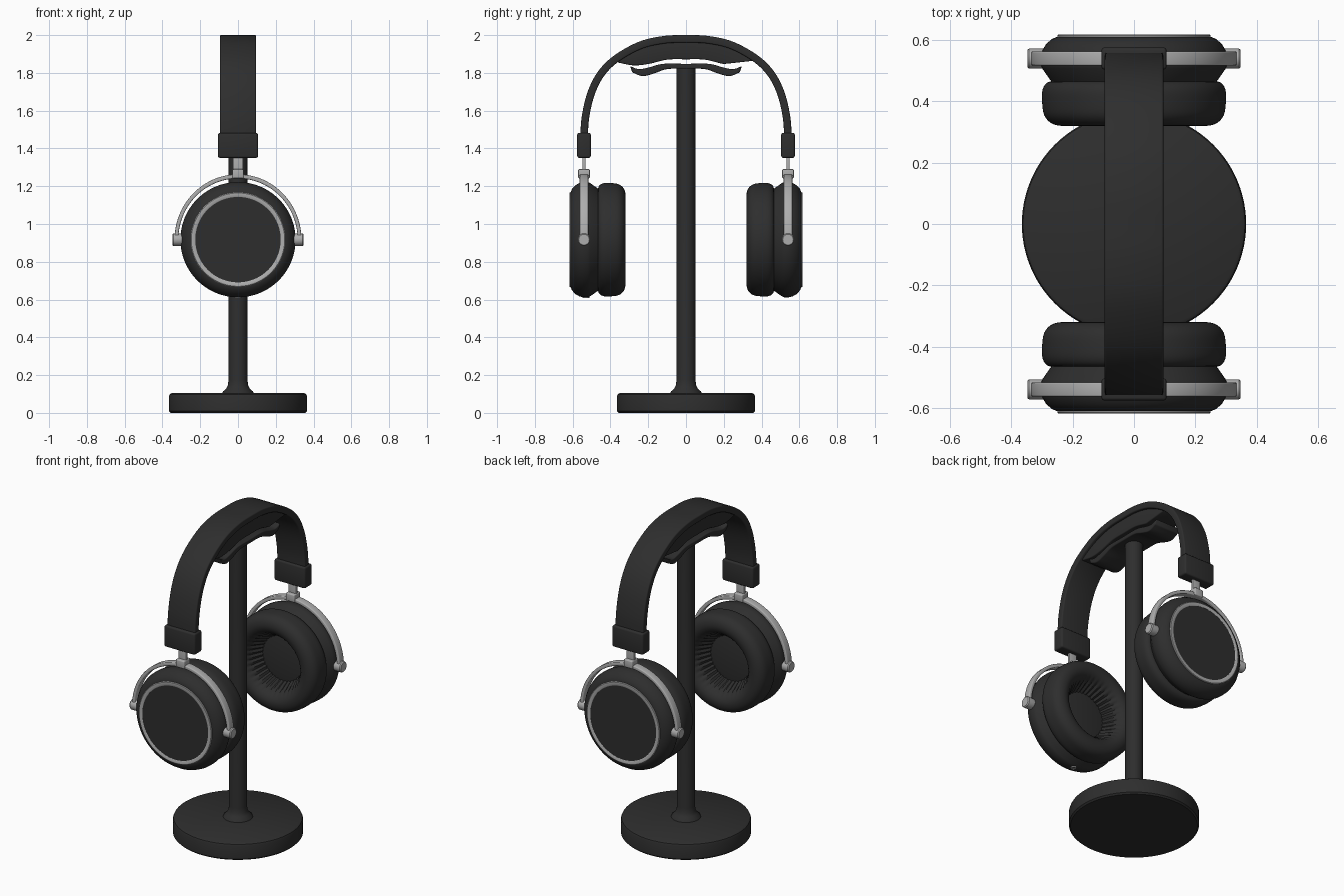
import bpy, bmesh, math
from mathutils import Vector

if "Cube" in bpy.data.objects:
    bpy.data.objects.remove(bpy.data.objects["Cube"])


def material(name, rgb):
    m = bpy.data.materials.new(name)
    m.diffuse_color = (*rgb, 1)
    m.use_nodes = True
    m.node_tree.nodes["Principled BSDF"].inputs["Base Color"].default_value = m.diffuse_color
    return m


BLACK = material("matte black", (0.027, 0.027, 0.027))
SILVER = material("brushed silver", (0.42, 0.42, 0.42))


def finish(name, bm, mat, bevel=0.0, angle=35):
    bmesh.ops.remove_doubles(bm, verts=bm.verts, dist=1e-6)
    bmesh.ops.recalc_face_normals(bm, faces=bm.faces)
    if bevel:
        sharp = [e for e in bm.edges if len(e.link_faces) == 2 and e.calc_face_angle() > 0.7]
        bmesh.ops.bevel(bm, geom=sharp, offset=bevel, segments=3, profile=0.5,
                        affect='EDGES', clamp_overlap=True)
    me = bpy.data.meshes.new(name)
    bm.to_mesh(me)
    bm.free()
    me.materials.append(mat)
    ob = bpy.data.objects.new(name, me)
    bpy.context.collection.objects.link(ob)
    bpy.ops.object.select_all(action='DESELECT')
    ob.select_set(True)
    bpy.context.view_layer.objects.active = ob
    bpy.ops.object.shade_smooth_by_angle(angle=math.radians(angle))
    return ob


def spline(pts, n=6):
    """Catmull-Rom curve through 2D points."""
    p = [Vector(q) for q in pts]
    p = [2 * p[0] - p[1]] + p + [2 * p[-1] - p[-2]]
    out = []
    for i in range(1, len(p) - 2):
        a, b, c, d = p[i - 1:i + 3]
        for k in range(n):
            t = k / n
            out.append(0.5 * (2 * b + (c - a) * t + (2 * a - 5 * b + 4 * c - d) * t * t
                              + (3 * b - a - 3 * c + d) * t ** 3))
    return out + [p[-2]]


def lathe(name, profile, place, mat, segs=64, pleat=None):
    """Revolve (radius, height) points; place maps local x, y, height to the scene."""
    bm = bmesh.new()
    rings = []
    for j, (r, h) in enumerate(profile):
        ring = []
        for i in range(segs):
            a = 2 * math.pi * i / segs
            rr = r * (1 + (pleat(j, r, a) if pleat else 0))
            ring.append(bm.verts.new(place(rr * math.cos(a), rr * math.sin(a), h)))
        rings.append(ring)
    for r0, r1 in zip(rings, rings[1:]):
        for i in range(segs):
            k = (i + 1) % segs
            bm.faces.new((r0[i], r0[k], r1[k], r1[i]))
    for ring, pt in ((rings[0], profile[0]), (rings[-1], profile[-1])):
        if pt[0] > 0 and not pleat:
            bm.faces.new(ring)
    bmesh.ops.remove_doubles(bm, verts=bm.verts, dist=1e-6)
    bmesh.ops.dissolve_degenerate(bm, edges=bm.edges, dist=1e-6)
    return finish(name, bm, mat)


def strip(name, upper, lower, half, place, mat, bevel):
    """Solid between two matching 2D curves, extruded +-half sideways."""
    bm = bmesh.new()
    rows = [[bm.verts.new(place(w, *q)) for q, w in ((u, -half), (u, half), (l, half), (l, -half))]
            for u, l in zip(upper, lower)]
    for a, b in zip(rows, rows[1:]):
        for i in range(4):
            k = (i + 1) % 4
            bm.faces.new((a[i], a[k], b[k], b[i]))
    bm.faces.new(rows[0])
    bm.faces.new(rows[-1])
    return finish(name, bm, mat, bevel)


def box(name, center, size, mat, bevel):
    bm = bmesh.new()
    bmesh.ops.create_cube(bm, size=1)
    for v in bm.verts:
        v.co = Vector(center) + Vector([c * s for c, s in zip(v.co, size)])
    return finish(name, bm, mat, bevel)


def offset(path, d):
    out = []
    for i, p in enumerate(path):
        t = (path[min(i + 1, len(path) - 1)] - path[max(i - 1, 0)]).normalized()
        out.append(p + Vector((-t.y, t.x)) * d)
    return out


def mirrored(half):
    """Left-to-right curve from a half that starts at the centre."""
    return [(-y, z) for y, z in reversed(half[1:])] + list(half)


def upright(x, y, h):
    return (x, y, h)


def across(w, y, z):
    return (w, y, z)


# Stand: weighted base and flared pole
lathe("stand_base", [(0, 0), (.357, 0), (.366, .009), (.366, .088), (.362, .098), (.352, .104),
                     (0, .104)], upright, BLACK, 96)
lathe("stand_pole", [(.085, .1), (.08, .113), (.064, .127), (.054, .145), (.05, .175),
                     (.05, 1.83), (0, 1.83)], upright, BLACK, 48)

# Cradle on the pole, with dipped lips
strip("stand_cradle",
      spline(mirrored([(0, 1.848), (.12, 1.848), (.2, 1.828), (.25, 1.82), (.295, 1.835)])),
      spline(mirrored([(0, 1.822), (.1, 1.82), (.17, 1.797), (.23, 1.783), (.285, 1.803)])),
      .085, across, BLACK, .006)

# Headband arch and the cushion under it
band = spline(mirrored([(0, 1.98), (.12, 1.975), (.245, 1.945), (.37, 1.875), (.45, 1.795),
                        (.503, 1.69), (.533, 1.56), (.54, 1.44)]))
strip("headband", offset(band, .02), offset(band, -.02), .096, across, BLACK, .007)
strip("headband_cushion",
      spline(mirrored([(0, 1.965), (.12, 1.96), (.24, 1.927), (.365, 1.865)])),
      spline(mirrored([(0, 1.872), (.1, 1.87), (.2, 1.847), (.28, 1.84), (.36, 1.855)])),
      .08, across, BLACK, .012)

CZ = .917   # ear cup axis height
YY = .54    # yoke plane distance
for s, side in ((-1, "front"), (1, "back")):
    def facing(x, z, h, s=s):
        return (x, s * h, CZ + z)

    # Band end clamp, slider and yoke block
    box(side + "_clamp", (0, s * YY, 1.416), (.212, .072, .132), BLACK, .01)
    box(side + "_slider", (0, s * YY, 1.31), (.054, .018, .12), SILVER, .004)
    box(side + "_yoke_block", (0, s * YY, 1.266), (.06, .062, .048), SILVER, .006)

    # Yoke arch with pivot pins
    arc = [Vector((math.cos(math.pi * i / 48), math.sin(math.pi * i / 48))) for i in range(49)]
    strip(side + "_yoke",
          [Vector((p.x * .336, CZ + p.y * .346)) for p in arc],
          [Vector((p.x * .316, CZ + p.y * .324)) for p in arc],
          .023, lambda w, x, z, s=s: (x, s * YY + w, z), SILVER, .005)
    for d, hand in ((-1, "left"), (1, "right")):
        lathe(f"{side}_{hand}_pivot", [(0, .285), (.03, .285), (.033, .3), (.033, .342),
                                       (.028, .348), (0, .348)],
              lambda a, b, h, s=s, d=d: (d * h, s * YY + a, CZ + b), SILVER, 24)

    # Ear cup shell
    lathe(side + "_cup", [(0, .455), (.262, .455), (.272, .468), (.3, .508), (.305, .52),
                          (.305, .545), (.3, .565), (.287, .587), (.268, .604), (.25, .611),
                          (0, .611)], facing, BLACK, 96)
    # Silver trim ring and outer disc
    lathe(side + "_trim_ring", [(.226, .608), (.226, .616), (.229, .618), (.247, .618),
                                (.25, .615), (.25, .608)], facing, SILVER, 96)
    lathe(side + "_cup_disc", [(0, .606), (.226, .606), (.226, .615), (0, .615)],
          facing, BLACK, 96)

    # Ear pad with a pleated inner wall, and the speaker cover
    pad = [tuple(p) for p in spline([(.24, .467), (.28, .463), (.298, .44), (.3, .4), (.293, .355),
                                     (.268, .328), (.23, .321), (.195, .338), (.168, .38),
                                     (.145, .43), (.135, .456)], 4)]
    lathe(side + "_ear_pad", pad, facing, BLACK, 144,
          lambda j, r, a: .03 * min(1, max(0, (.2 - r) / .04)) * math.cos(36 * a) if j > 20 else 0)
    lathe(side + "_speaker_cover", [(0, .435), (.1, .437), (.15, .445), (.15, .46)],
          facing, BLACK, 48)

# Cable socket under the front cup
lathe("cable_socket", [(0, .3), (.018, .3), (.018, .309), (.01, .309), (.01, .304), (0, .304)],
      lambda a, b, h: (a, b - .53, CZ - h), SILVER, 24)
